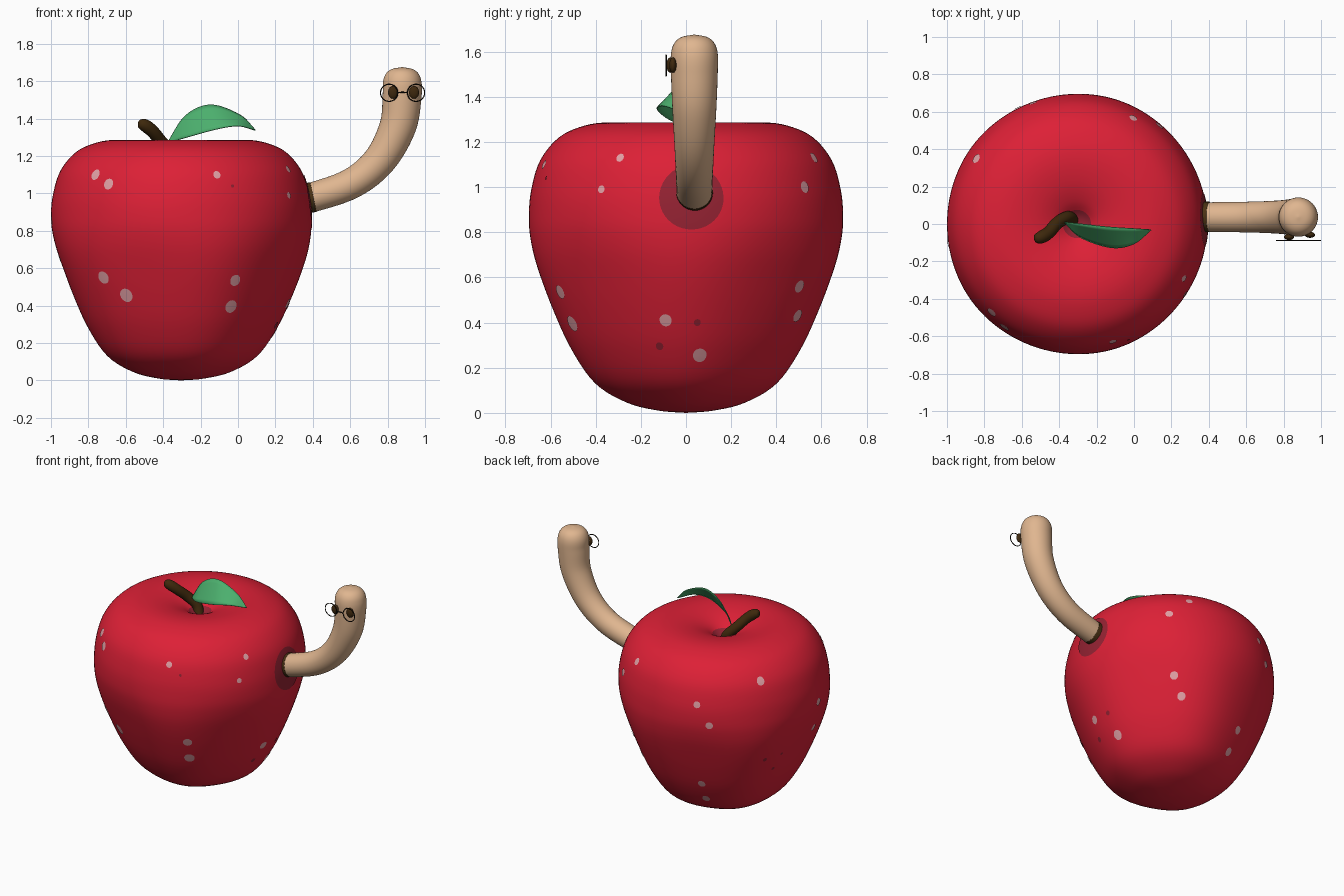
import bpy, bmesh, math
from mathutils import Vector

if "Cube" in bpy.data.objects:
    bpy.data.objects.remove(bpy.data.objects["Cube"])

CX = -0.305  # apple axis


def mat(name, r, g, b):
    lin = [(c / 255 / 12.92 if c < 11 else ((c / 255 + 0.055) / 1.055) ** 2.4) for c in (r, g, b)]
    m = bpy.data.materials.new(name)
    m.diffuse_color = (*lin, 1)
    m.use_nodes = True
    m.node_tree.nodes["Principled BSDF"].inputs["Base Color"].default_value = m.diffuse_color
    return m


RED = mat("apple red", 221, 32, 54)
PINK = mat("pale spot", 226, 160, 165)
MAROON = mat("bruise red", 148, 34, 50)
BROWN = mat("stem brown", 62, 40, 12)
HOLE = mat("hole brown", 74, 50, 20)
GREEN = mat("leaf green", 76, 176, 110)
TAN = mat("worm tan", 224, 182, 144)
EYE = mat("eye brown", 62, 40, 14)
BLACK = mat("frame black", 22, 18, 12)


def finish(bm, name, material):
    bmesh.ops.recalc_face_normals(bm, faces=bm.faces)
    me = bpy.data.meshes.new(name)
    bm.to_mesh(me)
    bm.free()
    me.materials.append(material)
    for p in me.polygons:
        p.use_smooth = True
    ob = bpy.data.objects.new(name, me)
    bpy.context.collection.objects.link(ob)
    return ob


def spline(pts, n=6):
    """Catmull-Rom curve through points of any dimension."""
    p = [Vector(q) for q in pts]
    p = [2 * p[0] - p[1]] + p + [2 * p[-1] - p[-2]]
    out = []
    for i in range(1, len(p) - 2):
        a, b, c, d = p[i - 1:i + 3]
        for k in range(n):
            t = k / n
            out.append(0.5 * (2 * b + (c - a) * t + (2 * a - 5 * b + 4 * c - d) * t * t
                              + (3 * b - a - 3 * c + d) * t ** 3))
    return out + [p[-2]]


def loft(bm, rings, closed=True):
    for a, b in zip(rings, rings[1:]):
        n = len(a)
        for i in range(n if closed else n - 1):
            j = (i + 1) % n
            bm.faces.new((a[i], a[j], b[j], b[i]))


def tube(name, pts, material, segs=32):
    """Round tube through (x, y, z, radius) points."""
    path = spline(pts)
    bm = bmesh.new()
    rings = []
    for i, p in enumerate(path):
        c = p.to_3d()
        t = (path[min(i + 1, len(path) - 1)].to_3d() - path[max(i - 1, 0)].to_3d()).normalized()
        s = t.cross(Vector((0, 1, 0))).normalized()
        u = s.cross(t)
        rings.append([bm.verts.new(c + max(p[3], 0.003) * (s * math.cos(a) + u * math.sin(a)))
                      for a in (2 * math.pi * k / segs for k in range(segs))])
    loft(bm, rings)
    bm.faces.new(rings[0])
    bm.faces.new(rings[-1])
    return finish(bm, name, material)


# Apple: lathed profile with five soft lobes towards the bottom
PROFILE = spline([(0, 1.17), (.05, 1.185), (.12, 1.233), (.22, 1.27), (.34, 1.286), (.45, 1.272),
                  (.56, 1.222), (.645, 1.12), (.685, .99), (.696, .87), (.688, .77), (.658, .65),
                  (.588, .46), (.505, .28), (.4, .13), (.26, .045), (.12, .01), (0, 0)], 5)


def on_apple(r, z, th, off=0.0):
    w = min(max((0.95 - z) / 0.4, 0), 1)
    r = r * (1 + 0.018 * w * w * (3 - 2 * w) * math.cos(5 * th)) + off
    return Vector((CX + r * math.cos(th), r * math.sin(th), z))


bm = bmesh.new()
N = 120
rings = [[bm.verts.new(on_apple(p[0], p[1], 2 * math.pi * k / N)) for k in range(N)]
         for p in PROFILE[1:-1]]
loft(bm, rings)
for ring, z in ((rings[0], 1.17), (rings[-1], 0)):
    tip = bm.verts.new((CX, 0, z))
    for k in range(N):
        bm.faces.new((ring[k], ring[(k + 1) % N], tip))
apple = finish(bm, "apple", RED)
apple.data.materials.append(MAROON)
for p in apple.data.polygons:  # dark patch in the dimple
    if p.center.z > 1.1 and math.hypot(p.center.x - CX, p.center.y) < 0.07:
        p.material_index = 1


def radius_at(z):
    side = [p for p in PROFILE if p[1] < 1.28][::-1]
    for a, b in zip(side, side[1:]):
        if a[1] <= z <= b[1] and b[1] > a[1]:
            return a[0] + (b[0] - a[0]) * (z - a[1]) / (b[1] - a[1])
    return 0.4


def patch(bm, deg, z, rw, rh, off=0.004, segs=20, steps=3):
    """Thin round plate lying on the apple skin."""
    th, r0 = math.radians(deg), radius_at(z)
    rings = []
    for s in range(steps + 1):
        f = max(s / steps, 0.02)
        ring = []
        for k in range(segs):
            a = 2 * math.pi * k / segs
            zz = z + f * rh * math.sin(a)
            ring.append(bm.verts.new(on_apple(radius_at(zz), zz, th + f * rw * math.cos(a) / r0, off)))
        rings.append(ring)
    loft(bm, rings)
    bm.faces.new(rings[0])


# Spots: (angle, height, radius)
PALE = [(-134, 1.1, .028), (-125, 1.05, .029), (-73, 1.1, .02), (-27, 1.13, .018), (-33, .99, .017),
        (62, 1.13, .022), (50, 1.0, .026), (-131, .55, .033), (-120, .455, .036), (-62.5, .535, .03),
        (-62, .395, .034), (53, .56, .027), (58, .43, .027), (-9, .41, .027), (7, .255, .03),
        (147, 1.13, .026), (110, .99, .023), (117, .85, .025), (188, .85, .026), (189, .65, .025),
        (109, .345, .026), (110, .205, .026)]
DARK = [(-66, 1.04, .009), (5, .4, .015), (-13, .295, .017), (150, .55, .014),
        (158, .45, .012), (162, .56, .01)]
for name, spots, m in (("pale_spots", PALE, PINK), ("dark_spots", DARK, MAROON)):
    bm = bmesh.new()
    for deg, z, r in spots:
        patch(bm, deg, z, r, r)
    finish(bm, name, m)

# Bruise and rim of the worm hole
bm = bmesh.new()
patch(bm, 2, .955, .143, .143, segs=40, steps=8)
finish(bm, "hole_bruise", MAROON)
tube("hole_rim", [(.34, .038, .968, .081), (.375, .038, .975, .081), (.403, .038, .981, .081)], HOLE)

# Stem
tube("stem", [(-.325, .02, 1.15, .034), (-.355, .035, 1.215, .034), (-.41, .005, 1.275, .034),
              (-.455, -.045, 1.33, .034), (-.495, -.07, 1.362, .034), (-.525, -.078, 1.373, .024),
              (-.535, -.08, 1.375, .003)], BROWN, 20)

# Leaf: surface between a high back edge and a low bulging front edge
back = spline([(-.375, .01, 1.275), (-.28, 0, 1.417), (-.145, -.015, 1.474), (.01, -.025, 1.42),
               (.09, -.03, 1.342)])
front = spline([(-.37, .005, 1.272), (-.28, -.075, 1.298), (-.12, -.127, 1.342), (0, -.106, 1.36),
                (.092, -.031, 1.337)])
bm = bmesh.new()
rows = [[bm.verts.new(b.lerp(f, k / 6)) for k in range(7)] for b, f in zip(back, front)]
loft(bm, rows, closed=False)
leaf = finish(bm, "leaf", GREEN)
mod = leaf.modifiers.new("thickness", 'SOLIDIFY')
mod.thickness = 0.005
mod.offset = 0

# Worm
tube("worm", [(.28, .037, .955, .076), (.40, .037, .98, .079), (.61, .037, 1.055, .082),
              (.76, .037, 1.18, .088), (.855, .037, 1.36, .098), (.877, .037, 1.52, .104),
              (.878, .037, 1.595, .103), (.878, .037, 1.64, .087), (.878, .037, 1.665, .055),
              (.878, .037, 1.675, .003)], TAN, 40)

# Eyes and round glasses
for side, x, y, gx in (("left", .829, -.07, .808), ("right", .941, -.058, .952)):
    bpy.ops.mesh.primitive_uv_sphere_add(segments=24, ring_count=16, radius=1, location=(x, y, 1.54))
    ob = bpy.context.object
    ob.name = side + "_eye"
    ob.scale = (.027, .016, .034)
    ob.data.materials.append(EYE)
    bpy.ops.object.shade_smooth()
    bpy.ops.mesh.primitive_torus_add(major_radius=.046, minor_radius=.003, major_segments=40,
                                     minor_segments=8, location=(gx, -.088, 1.538),
                                     rotation=(math.pi / 2, 0, 0))
    ob = bpy.context.object
    ob.name = side + "_glasses_ring"
    ob.data.materials.append(BLACK)
    bpy.ops.object.shade_smooth()
tube("glasses_bridge", [(.853, -.088, 1.538, .003), (.88, -.088, 1.541, .003),
                        (.907, -.088, 1.538, .003)], BLACK, 8)
